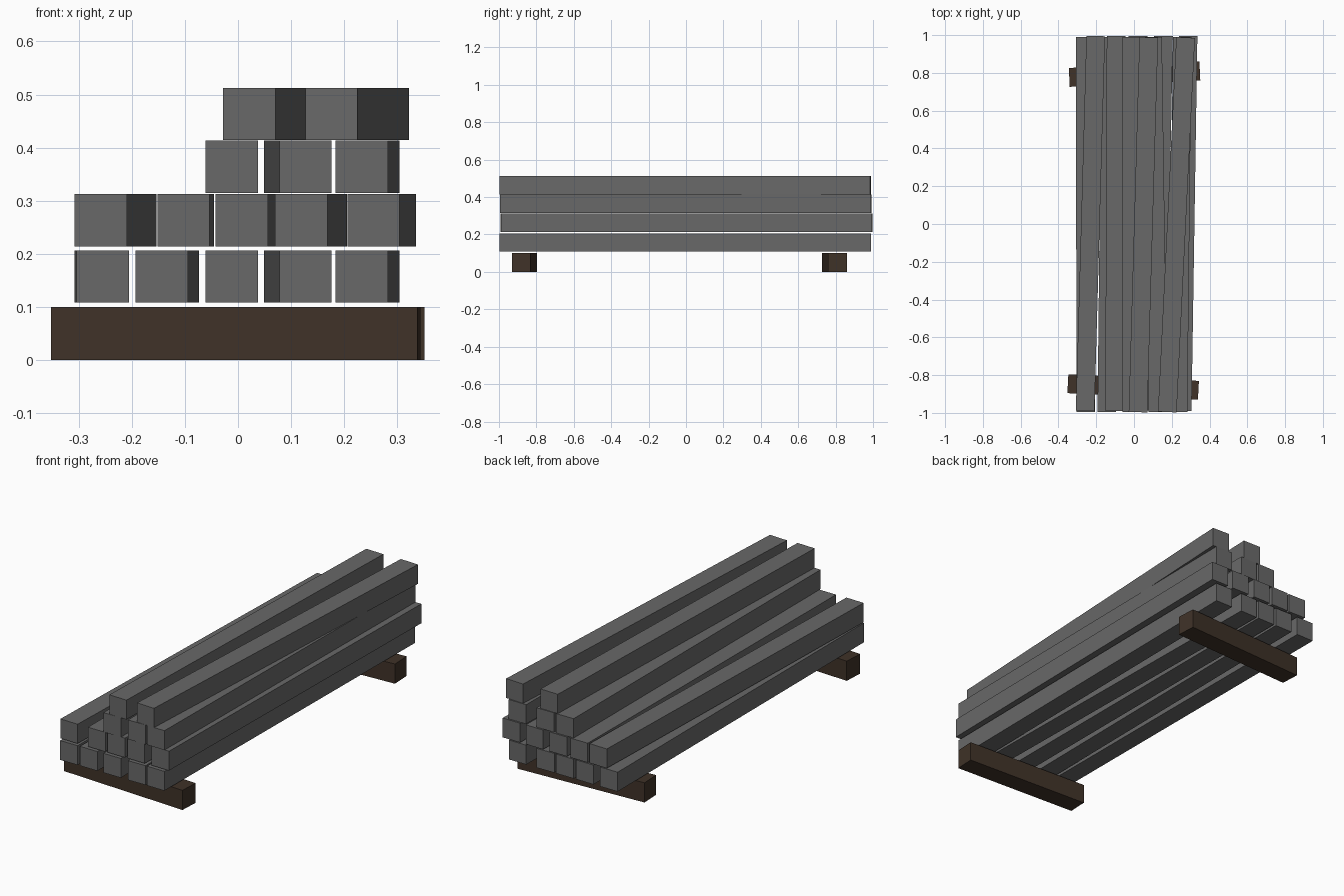
import bpy, math

if "Cube" in bpy.data.objects:
    bpy.data.objects.remove(bpy.data.objects["Cube"])


def material(name, rgb):
    m = bpy.data.materials.new(name)
    m.diffuse_color = (*rgb, 1.0)
    m.use_nodes = True
    m.node_tree.nodes["Principled BSDF"].inputs["Base Color"].default_value = m.diffuse_color
    return m


bar_grey = material("dark_grey", (0.14, 0.14, 0.14))
wood = material("dark_wood", (0.05, 0.032, 0.021))


def box(name, size, loc, angle, mat):
    bpy.ops.mesh.primitive_cube_add(size=1, location=loc, rotation=(0, 0, angle))
    ob = bpy.context.object
    ob.name = name
    ob.scale = size
    ob.data.materials.append(mat)
    return ob


# Two supporting sleepers, slightly skewed
box("front_sleeper", (0.692, 0.1, 0.1), (-0.0045, -0.863, 0.05), math.radians(-2.9), wood)
box("back_sleeper", (0.692, 0.1, 0.1), (0.003, 0.793, 0.05), math.radians(2.8), wood)

# Stacked square bars: per layer (bottom z, y centre, [(front left x, drift of back end)])
W, L = 0.0985, 1.985
layers = [
    (0.108, -0.003, [(-0.304, -0.004), (-0.193, 0.021), (-0.061, 0.0),
                     (0.078, -0.029), (0.184, 0.022)]),
    (0.214, 0.003, [(-0.308, 0.056), (-0.152, 0.008), (-0.042, 0.014),
                    (0.070, 0.037), (0.206, 0.031)]),
    (0.3145, -0.002, [(-0.061, 0.0), (0.078, -0.029), (0.184, 0.022)]),
    (0.4142, -0.004, [(-0.028, 0.057), (0.127, 0.097)]),
]
for i, (z, y, bars) in enumerate(layers, 1):
    for j, (x, drift) in enumerate(bars, 1):
        box(f"bar_layer{i}_{j}", (W, L, W),
            (x + W / 2 + drift / 2, y, z + W / 2), -math.asin(drift / L), bar_grey)
